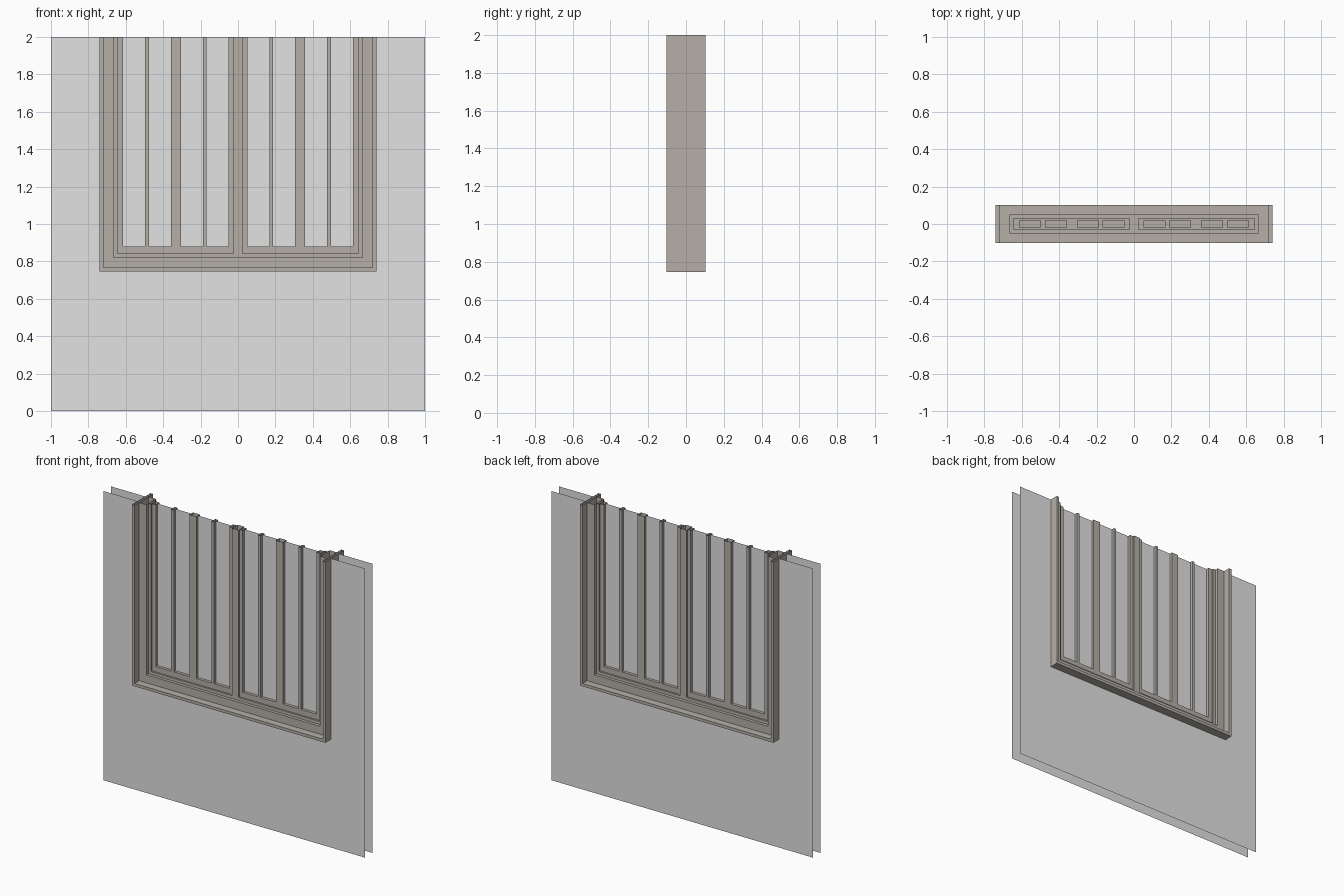
import bpy
import bmesh

if "Cube" in bpy.data.objects:
    bpy.data.objects.remove(bpy.data.objects["Cube"])

TOP = 2.0


def material(name, rgb):
    m = bpy.data.materials.new(name)
    m.diffuse_color = (*rgb, 1.0)
    m.use_nodes = True
    m.node_tree.nodes["Principled BSDF"].inputs["Base Color"].default_value = m.diffuse_color
    return m


PLASTER = material("light_grey", (0.76, 0.76, 0.76))
WOOD = material("warm_grey_frame", (0.465, 0.43, 0.392))


class Shell:
    """Collects faces for one object."""

    def __init__(self):
        self.verts, self.faces = [], []

    def face(self, pts):
        n = len(self.verts)
        self.verts += pts
        self.faces.append(list(range(n, n + len(pts))))

    def plate(self, x0, x1, z0, z1, y):
        """Upright rectangle facing away from y = 0."""
        pts = [(x0, y, z0), (x1, y, z0), (x1, y, z1), (x0, y, z1)]
        self.face(pts if y <= 0 else pts[::-1])

    def sweep_u(self, x0, x1, z0, profile):
        """Sweep (inset, y) points down the left, along the sill and up the right."""
        def path(d, y):
            return [(x0 + d, y, TOP), (x0 + d, y, z0 + d),
                    (x1 - d, y, z0 + d), (x1 - d, y, TOP)]
        for p, q in zip(profile, profile[1:]):
            a, b = path(*p), path(*q)
            for j in range(3):
                self.face([a[j], a[j + 1], b[j + 1], b[j]])

    def board(self, lo, hi, z0, sill, openings, d):
        """Flat frame of half depth d with open-topped cut-outs."""
        edges = [lo] + [v for p in openings for v in p] + [hi]
        for y in (-d, d):
            for a, b in zip(edges, edges[1:]):
                self.plate(a, b, z0, sill, y)
            for a, b in zip(edges[::2], edges[1::2]):
                self.plate(a, b, sill, TOP, y)
        for a, b in openings:
            self.sweep_u(a, b, sill, [(0, -d), (0, d)])

    def build(self, name, mat):
        me = bpy.data.meshes.new(name)
        me.from_pydata(self.verts, [], self.faces)
        bm = bmesh.new()
        bm.from_mesh(me)
        bmesh.ops.remove_doubles(bm, verts=bm.verts, dist=1e-5)
        bm.to_mesh(me)
        bm.free()
        me.materials.append(mat)
        ob = bpy.data.objects.new(name, me)
        bpy.context.collection.objects.link(ob)
        return ob


# Thin wall sheets with a window notch open at the top
for name, y in (("front_wall_sheet", -0.042), ("back_wall_sheet", 0.042)):
    s = Shell()
    half = [(-1, TOP), (-1, 0), (1, 0), (1, TOP),
            (0.74, TOP), (0.74, 0.747), (-0.74, 0.747), (-0.74, TOP)]
    pts = [(x, y, z) for x, z in half]
    s.face(pts if y < 0 else pts[::-1])
    s.build(name, PLASTER)

# Deep outer casing, hollow and open at the top
casing = Shell()
D = 0.102
casing.sweep_u(-0.74, 0.74, 0.747, [(0, D), (0, -D), (0.02, -D), (0.02, D), (0, D)])
casing.build("outer_casing", WOOD)

# Inner frame
inner = Shell()
inner.sweep_u(-0.72, 0.72, 0.767, [(0, -0.052), (0.055, -0.052), (0.055, 0.052), (0, 0.052)])
inner.build("inner_frame", WOOD)

# Sash frame with the centre mullion
sash_frame = Shell()
sash_frame.board(-0.665, 0.665, 0.822, 0.843, [(-0.645, -0.025), (0.025, 0.645)], 0.031)
sash_frame.build("sash_frame", WOOD)

# Two sashes with four panes each
PANES = [(0.05, 0.168), (0.188, 0.305), (0.358, 0.477), (0.498, 0.615)]
SILL = 0.881
for name, sign in (("left", -1), ("right", 1)):
    panes = sorted(tuple(sorted((a * sign, b * sign))) for a, b in PANES)
    lo, hi = sorted((0.025 * sign, 0.645 * sign))
    sash, glass = Shell(), Shell()
    sash.board(lo, hi, 0.843, SILL, panes, 0.02)
    for a, b in panes:
        glass.plate(a, b, SILL, TOP, 0)
    sash.build(name + "_sash", WOOD)
    glass.build(name + "_glass", PLASTER)
